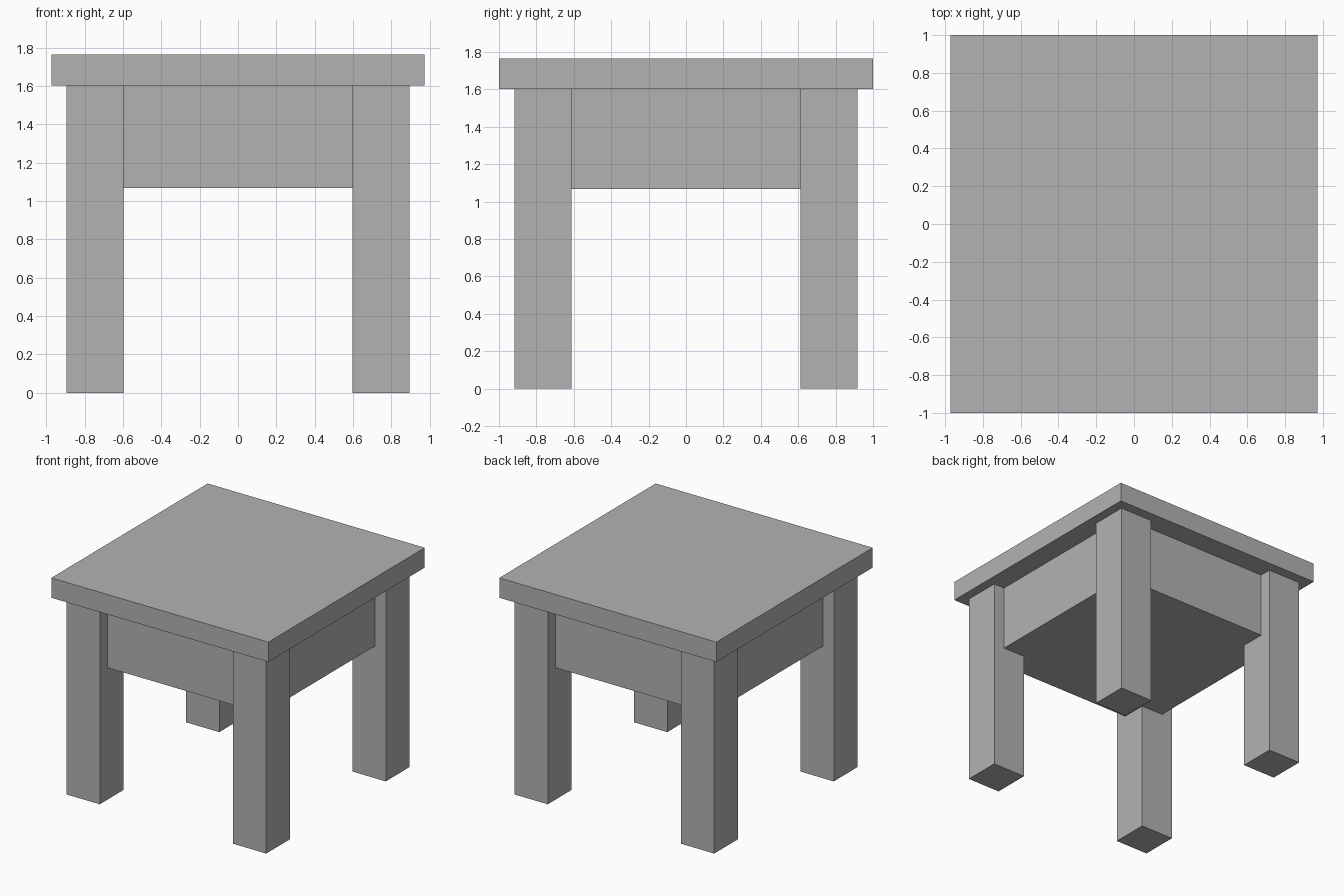
import bpy

if "Cube" in bpy.data.objects:
    bpy.data.objects.remove(bpy.data.objects["Cube"])

# One flat grey for the whole table
grey = bpy.data.materials.new("grey")
grey.diffuse_color = (0.45, 0.45, 0.45, 1.0)
grey.use_nodes = True
grey.node_tree.nodes["Principled BSDF"].inputs["Base Color"].default_value = grey.diffuse_color


def box(name, x, y, z):
    """Axis-aligned box from (min, max) pairs."""
    bpy.ops.mesh.primitive_cube_add(size=1)
    ob = bpy.context.object
    ob.name = name
    ob.location = [(a + b) / 2 for a, b in (x, y, z)]
    ob.scale = [b - a for a, b in (x, y, z)]
    bpy.ops.object.transform_apply(location=True, rotation=False, scale=True)
    ob.data.materials.append(grey)
    return ob


# Overhanging top slab
box("table_top", (-0.972, 0.972), (-1.0, 1.0), (1.603, 1.764))

# Solid drawer box under the top, set back from the leg faces
box("apron_box", (-0.797, 0.797), (-0.818, 0.818), (1.068, 1.603))

# Four square legs
for side, sx in (("left", -1), ("right", 1)):
    for end, sy in (("front", -1), ("back", 1)):
        box(f"{end}_{side}_leg",
            sorted((sx * 0.596, sx * 0.895)),
            sorted((sy * 0.612, sy * 0.917)),
            (0.0, 1.603))
